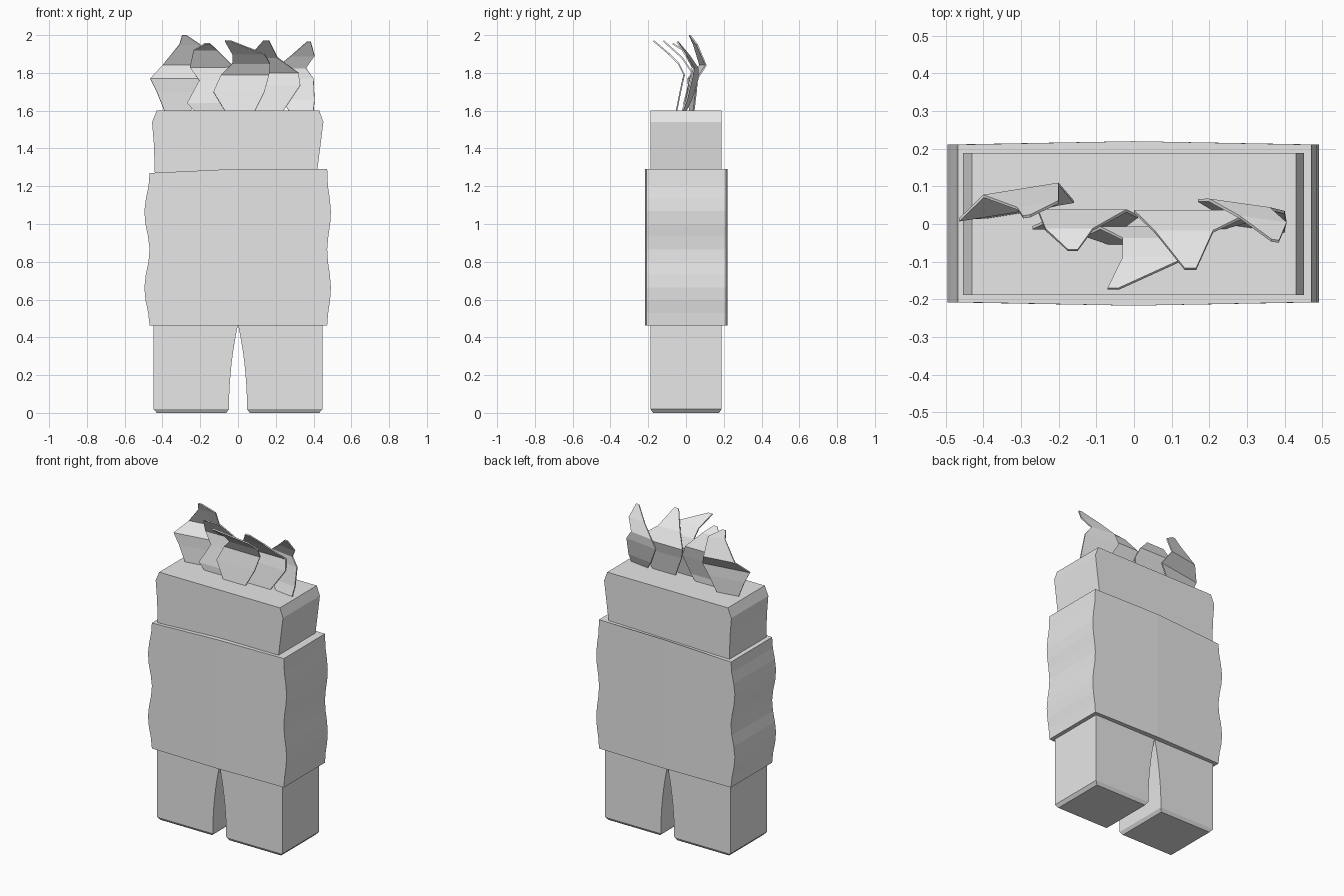
import bpy, bmesh, math

if "Cube" in bpy.data.objects:
    bpy.data.objects.remove(bpy.data.objects["Cube"])

grey = bpy.data.materials.new("plain grey")
grey.diffuse_color = (0.8, 0.8, 0.8, 1)
grey.use_nodes = True
grey.node_tree.nodes["Principled BSDF"].inputs["Base Color"].default_value = grey.diffuse_color


def make_object(name, rings, closed):
    """Skin a stack of equal-length point rows; closed rows get end caps."""
    bm = bmesh.new()
    rows = [[bm.verts.new(p) for p in ring] for ring in rings]
    n = len(rows[0])
    for a, b in zip(rows, rows[1:]):
        for i in range(n if closed else n - 1):
            j = (i + 1) % n
            bm.faces.new((a[i], a[j], b[j], b[i]))
    if closed:
        bm.faces.new(rows[0][::-1])
        bm.faces.new(rows[-1])
    bmesh.ops.recalc_face_normals(bm, faces=bm.faces)
    mesh = bpy.data.meshes.new(name)
    bm.to_mesh(mesh)
    bm.free()
    mesh.materials.append(grey)
    obj = bpy.data.objects.new(name, mesh)
    bpy.context.collection.objects.link(obj)
    return obj


def box_ring(z, x0, x1, y):
    return [(x0, -y, z), (x1, -y, z), (x1, y, z), (x0, y, z)]


# Legs: straight outside, parabolic inner gap, chamfered soles
for side, s in (("left", -1), ("right", 1)):
    rings = [box_ring(0, s * 0.062, s * 0.43, 0.175)]
    for k in range(7):
        t = k / 6
        gap = 0.001 + 0.047 * (1 - t * t)
        rings.append(box_ring(0.02 + 0.445 * t, s * gap, s * 0.447, 0.188))
    make_object(side + "_leg", rings, True)

# Head block with tapered top corners
head = [(1.25, -0.44, 0.415), (1.42, -0.445, 0.437),
        (1.54, -0.455, 0.452), (1.60, -0.43, 0.43)]
make_object("head", [box_ring(z, a, b, 0.188) for z, a, b in head], True)

# Torso wrap: wavy sides, slight bulge in the middle, sloping top edge
rings = []
STEPS = 12
for k in range(STEPS + 1):
    z = 0.462 + 0.808 * k / STEPS
    wave = math.cos(2 * math.pi * (z - 0.66) / 0.4)
    a, b = -0.482 - 0.014 * wave, 0.482 + 0.010 * wave
    lift = 0.022 if k == STEPS else 0
    rings.append([(a, -0.208, z), (0, -0.217, z + lift), (b, -0.208, z + lift),
                  (b, 0.211, z + lift), (0, 0.22, z + lift), (a, 0.211, z)])
make_object("torso", rings, True)


# Hair tufts: thin bent sheets; rows are (z, left x, right x, depth y),
# slant pushes the right edge back and the left edge forward
def tuft(name, slant, rows):
    rings = [[(xl, y - slant * (xr - xl), z), (xr, y + slant * (xr - xl), z)]
             for z, xl, xr, y in rows]
    sheet = make_object("hair_" + name, rings, False)
    solid = sheet.modifiers.new("thickness", 'SOLIDIFY')
    solid.thickness = 0.008
    solid.offset = 0


tuft("far_left", 0.08, [
    (1.60, -.39, -.25, .03), (1.70, -.43, -.20, .035), (1.77, -.465, -.16, .035),
    (1.84, -.40, -.20, .09), (1.95, -.31, -.20, .05), (2.0, -.295, -.275, .02)])
tuft("inner_left", 0, [
    (1.60, -.23, -.06, -.01), (1.64, -.27, -.03, -.01), (1.76, -.205, .01, .02),
    (1.83, -.255, -.02, .035), (1.92, -.235, -.11, -.015), (1.955, -.175, -.15, -.07)])
tuft("middle", 0, [
    (1.60, -.07, .09, -.05), (1.70, -.13, .14, -.03), (1.79, -.09, .165, -.01),
    (1.85, -.03, .17, -.04), (1.90, -.03, .14, -.09), (1.97, -.07, -.04, -.172)])
tuft("inner_right", 0, [
    (1.60, .08, .24, -.01), (1.735, .02, .33, .015), (1.80, 0, .32, .033),
    (1.88, .055, .21, -.02), (1.97, .135, .165, -.12)])
tuft("far_right", -0.07, [
    (1.60, .27, .40, -.01), (1.655, .23, .405, .015), (1.77, .17, .40, .047),
    (1.825, .20, .36, .052), (1.89, .28, .405, .01), (1.965, .365, .385, -.045)])
